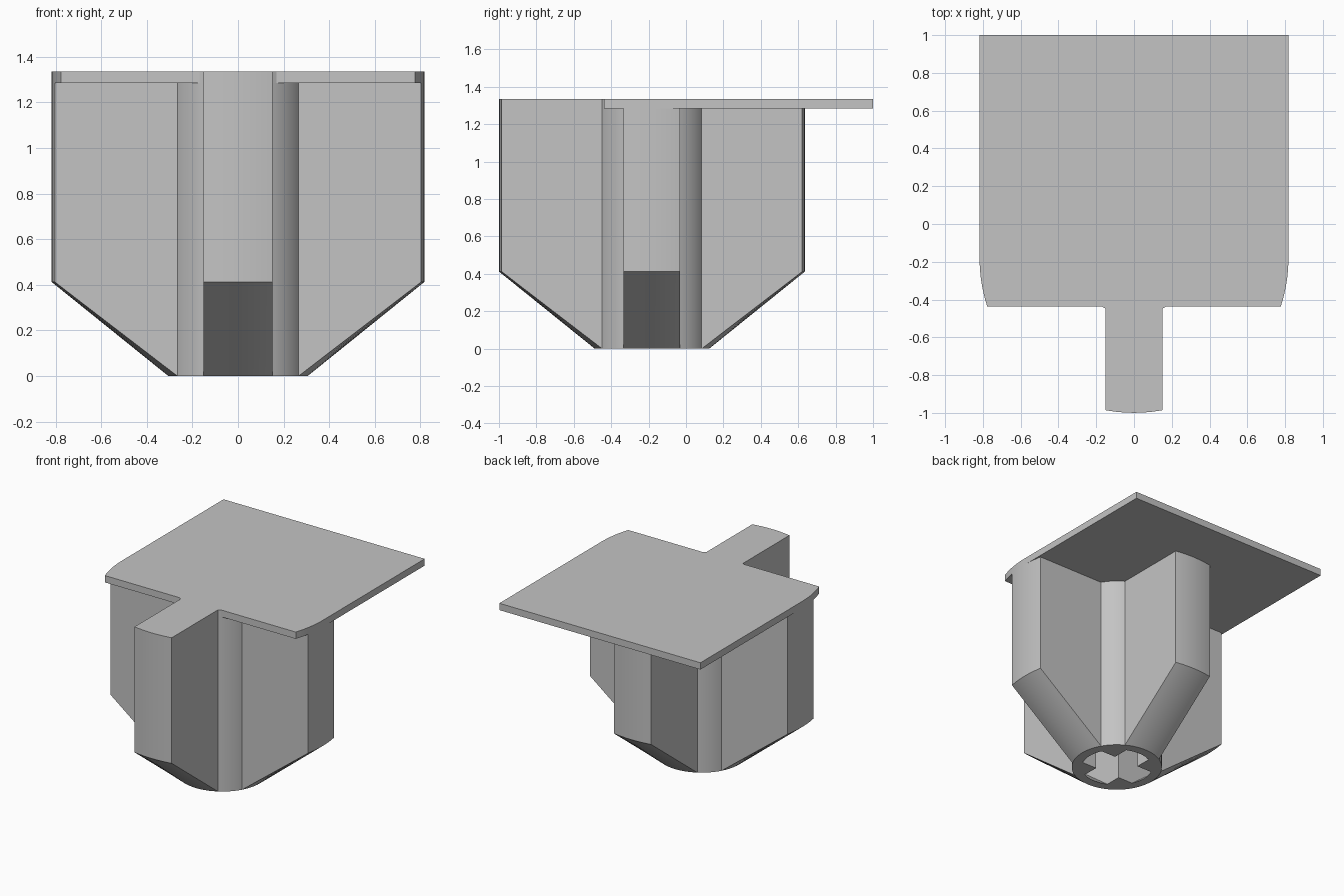
import bpy, bmesh
from math import sqrt, asin, cos, sin, pi
from mathutils import Vector, Matrix

if "Cube" in bpy.data.objects:
    bpy.data.objects.remove(bpy.data.objects["Cube"])

CY = -0.182                    # hub axis position along y
R, HUB, W = 0.8175, 0.306, 0.151   # arm reach, hub radius, arm half width
CONE, DECK, TOP = 0.412, 1.285, 1.335
IN_R, IN_W, IN_HOLE = 0.767, 0.1, 0.24

grey = bpy.data.materials.new("light grey plastic")
grey.use_nodes = True
colour = (0.55, 0.55, 0.55, 1)
grey.diffuse_color = colour
grey.node_tree.nodes["Principled BSDF"].inputs["Base Color"].default_value = colour


def finish(name, bm):
    bmesh.ops.remove_doubles(bm, verts=bm.verts, dist=0.0005)
    bmesh.ops.recalc_face_normals(bm, faces=bm.faces)
    mesh = bpy.data.meshes.new(name)
    bm.to_mesh(mesh)
    bm.free()
    obj = bpy.data.objects.new(name, mesh)
    mesh.materials.append(grey)
    bpy.context.collection.objects.link(obj)
    bpy.ops.object.select_all(action="DESELECT")
    obj.select_set(True)
    bpy.context.view_layer.objects.active = obj
    bpy.ops.object.shade_smooth_by_angle(angle=pi / 6)
    return obj


def cross_ring(bm, reach, w, z, hub=None, arc=10):
    """Cross outline with rounded arm ends; a hub fills the inner corners."""
    inner = sqrt(hub * hub - w * w) if hub else w
    a0 = asin(w / hub) if hub else 0
    quarter = [(inner, -w)]
    for i in range(arc + 1):
        t = w * (2 * i / arc - 1)
        quarter.append((sqrt(reach * reach - t * t), t))
    quarter.append((inner, w))
    for i in range(1, arc):
        a = a0 + (pi / 2 - 2 * a0) * i / arc
        quarter.append((hub * cos(a), hub * sin(a)) if hub else (w, w))
    verts = []
    for k in range(4):
        turn = Matrix.Rotation(k * pi / 2, 3, "Z")
        for x, y in quarter:
            verts.append(bm.verts.new(turn @ Vector((x, y, z)) + Vector((0, CY, 0))))
    return verts


# Hollow cross-shaped body with a tapered foot, lofted from cavity to outside
bm = bmesh.new()
rings = [
    cross_ring(bm, IN_R, IN_W, DECK - 0.05),
    cross_ring(bm, IN_R, IN_W, CONE + 0.01),
    cross_ring(bm, IN_HOLE, IN_W, 0),
    cross_ring(bm, HUB, W, 0, HUB),
    cross_ring(bm, R, W, CONE, HUB),
    cross_ring(bm, R, W, DECK, HUB),
]
for low, high in zip(rings, rings[1:]):
    n = len(low)
    for i in range(n):
        j = (i + 1) % n
        bm.faces.new((low[i], low[j], high[j], high[i]))
bm.faces.new(rings[0])
bm.faces.new(rings[-1])
finish("cross_body", bm)

# Top plate: square at the back, curved front corners, tab over the front arm
FRONT = -0.438
half = [(R, 1.0)]
sweep = asin((CY - FRONT) / R)
for i in range(9):
    a = -sweep * i / 8
    half.append((R * cos(a), CY + R * sin(a)))
half += [(0.168, FRONT), (W, CY - sqrt(HUB * HUB - W * W))]
for i in range(6):
    t = W * (1 - i / 5)
    half.append((t, CY - sqrt(R * R - t * t)))
outline = half + [(-x, y) for x, y in reversed(half[:-1])]

bm = bmesh.new()
deck = bm.faces.new([bm.verts.new((x, y, DECK)) for x, y in outline])
raised = bmesh.ops.extrude_face_region(bm, geom=[deck])["geom"]
bmesh.ops.translate(bm, vec=(0, 0, TOP - DECK),
                    verts=[g for g in raised if isinstance(g, bmesh.types.BMVert)])
finish("top_plate", bm)
